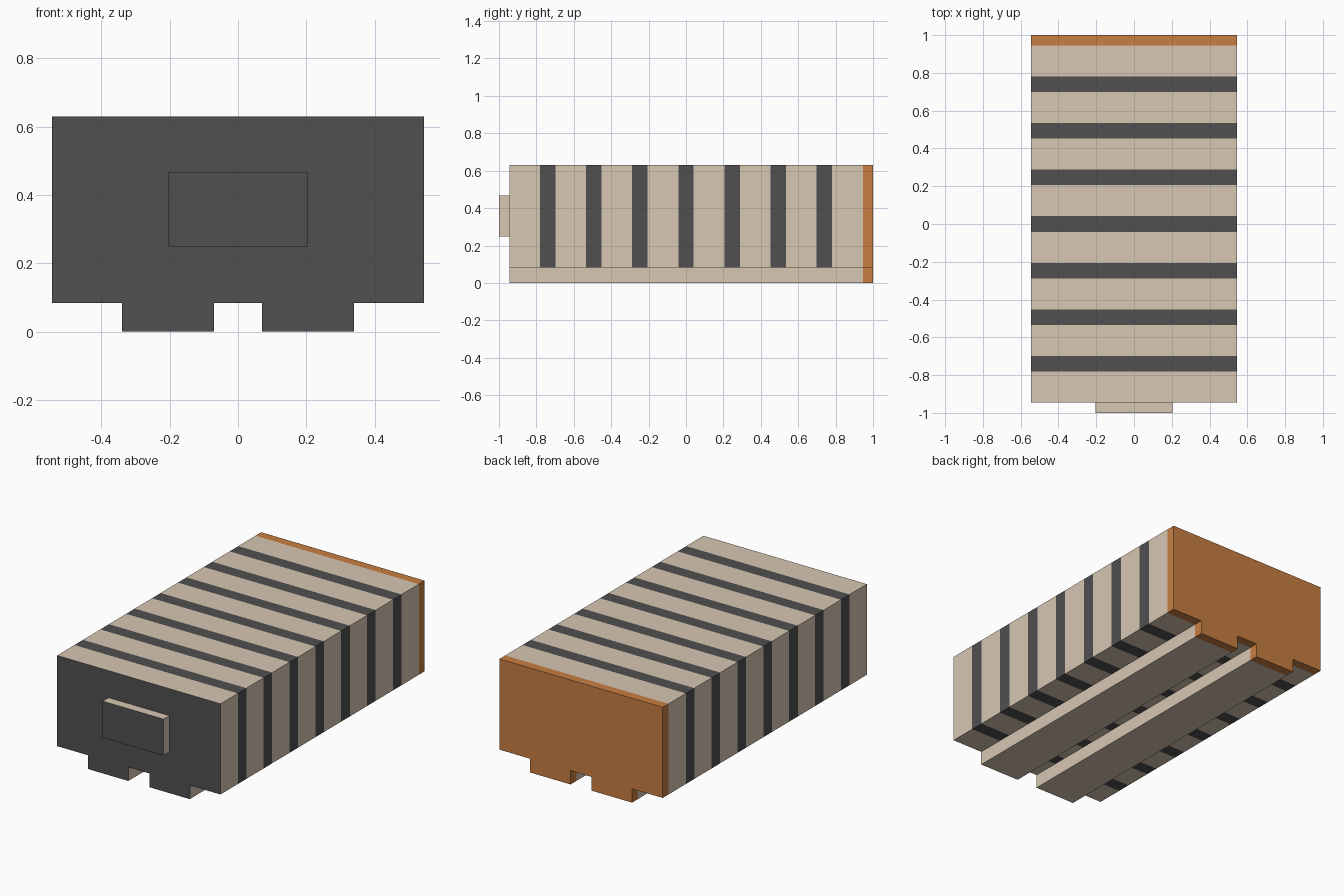
import bpy, bmesh

if "Cube" in bpy.data.objects:
    bpy.data.objects.remove(bpy.data.objects["Cube"])


def material(name, rgb):
    m = bpy.data.materials.new(name)
    m.diffuse_color = (*rgb, 1)
    m.use_nodes = True
    m.node_tree.nodes["Principled BSDF"].inputs["Base Color"].default_value = m.diffuse_color
    return m


CREAM, DARK, ORANGE = 0, 1, 2
MATS = [material("cream", (0.69, 0.57, 0.45)),
        material("dark_grey", (0.08, 0.08, 0.08)),
        material("orange", (0.58, 0.21, 0.055))]


def sweep(name, profile, stations, colour, front, back=None):
    """Sweep a closed x-z profile along y; colour(segment, edge) picks the material."""
    bm = bmesh.new()
    rings = [[bm.verts.new((x, y, z)) for x, z in profile] for y in stations]
    n = len(profile)
    for s in range(len(stations) - 1):
        a, b = rings[s], rings[s + 1]
        for e in range(n):
            k = (e + 1) % n
            # reversed order gives outward normals for a counter-clockwise profile
            f = bm.faces.new((a[e], a[k], b[k], b[e]))
            f.material_index = colour(s, e)
    bm.faces.new(rings[0][::-1]).material_index = front
    if back is not None:
        bm.faces.new(rings[-1]).material_index = back
    bmesh.ops.recalc_face_normals(bm, faces=bm.faces)
    mesh = bpy.data.meshes.new(name)
    bm.to_mesh(mesh)
    bm.free()
    for m in MATS:
        mesh.materials.append(m)
    ob = bpy.data.objects.new(name, mesh)
    bpy.context.collection.objects.link(ob)
    return ob


# Body: block with two skid rails underneath
W, H, RAIL = 0.545, 0.63, 0.083
half = [(0.07, RAIL), (0.07, 0), (0.34, 0), (0.34, RAIL), (W, RAIL), (W, H)]
profile = half + [(-x, z) for x, z in reversed(half)]
rail_edges = {0, 1, 2, 8, 9, 10}

# Alternating wide cream and narrow dark bands, then the orange end plate
Y0, Y1 = -0.945, 0.945
unit = (Y1 - Y0) / 23
stations = [Y0]
for i in range(15):
    stations.append(stations[-1] + unit * (1 if i % 2 else 2))
stations.append(1.0)


def band(s, e):
    if s == 15:
        return ORANGE
    return DARK if s % 2 and e not in rail_edges else CREAM


sweep("striped_body", profile, stations, band, DARK, ORANGE)

# Raised block on the front face
block = [(-0.203, 0.247), (0.203, 0.247), (0.203, 0.467), (-0.203, 0.467)]
sweep("front_block", block, [-1.0, Y0], lambda s, e: CREAM, DARK)

# Open-backed block: make sure its front faces outward
mesh = bpy.data.objects["front_block"].data
front = min(mesh.polygons, key=lambda p: p.center.y)
if front.normal.y > 0:
    mesh.flip_normals()
